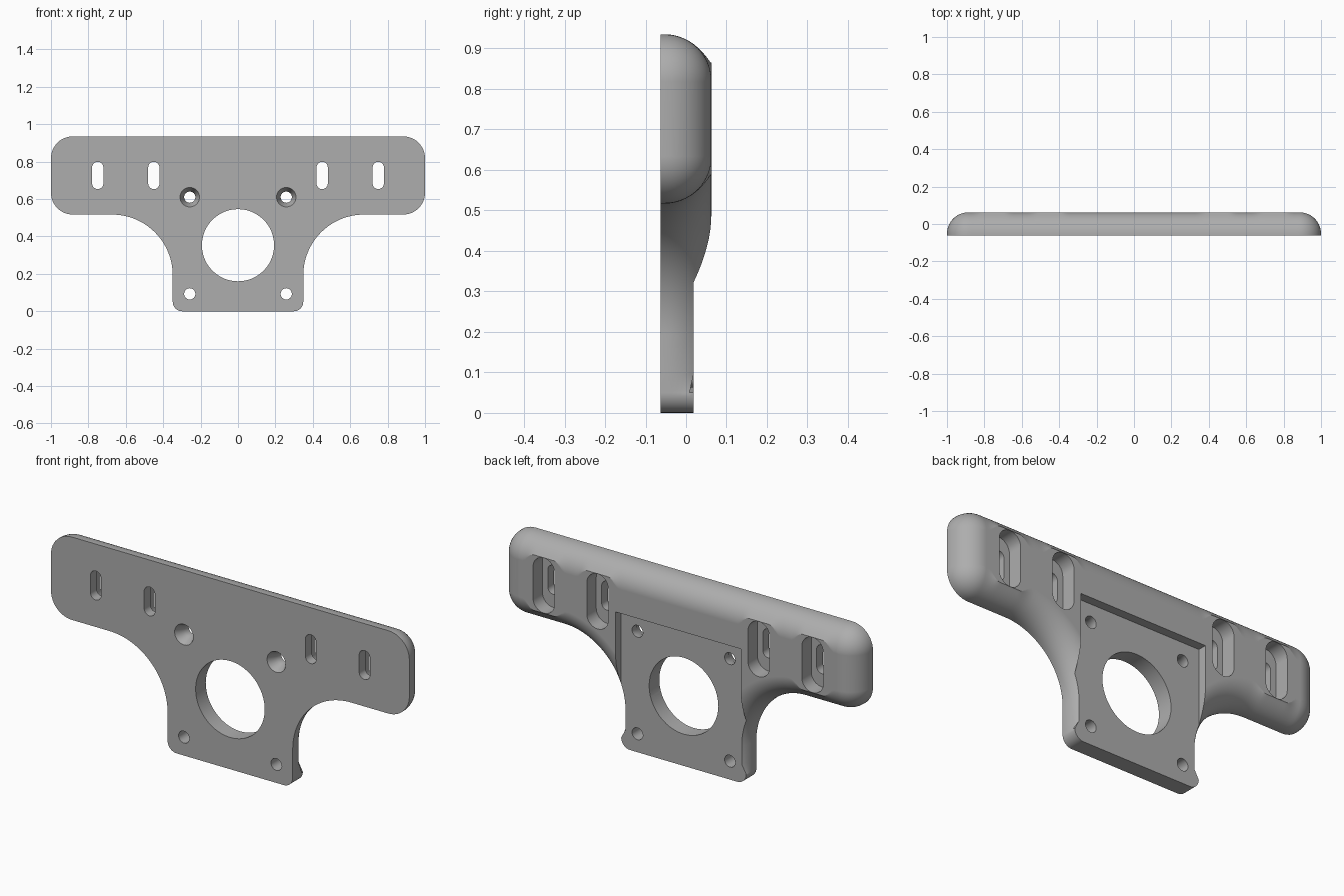
import bpy
import bmesh
from math import cos, sin, pi, radians

if "Cube" in bpy.data.objects:
    bpy.data.objects.remove(bpy.data.objects["Cube"])

FRONT, BACK = -0.0625, 0.0625    # plate faces
NECK, TOP, UNDER = 0.349, 0.935, 0.517
ROUND, CORNER, HOLLOW, FOOT = 0.115, 0.117, 0.325, 0.05
POCKET_Y, FLOOR_Y = 0.0185, -0.013
SLOTS, SLOT_Z = (0.45, 0.75), (TOP + UNDER) / 2

grey = bpy.data.materials.new("plain grey")
grey.use_nodes = True
grey.diffuse_color = (0.42, 0.42, 0.42, 1)
grey.node_tree.nodes["Principled BSDF"].inputs["Base Color"].default_value = grey.diffuse_color


def loft(name, layers):
    """Solid through matching x-z outlines placed at several depths."""
    bm = bmesh.new()
    rings = [[bm.verts.new((x, y, z)) for x, z in pts] for y, pts in layers]
    for a, b in zip(rings, rings[1:]):
        for i in range(len(a)):
            j = (i + 1) % len(a)
            bm.faces.new((a[i], a[j], b[j], b[i]))
    bm.faces.new(rings[0])
    bm.faces.new(rings[-1])
    bmesh.ops.recalc_face_normals(bm, faces=bm.faces)
    mesh = bpy.data.meshes.new(name)
    bm.to_mesh(mesh)
    bm.free()
    mesh.materials.append(grey)
    obj = bpy.data.objects.new(name, mesh)
    bpy.context.collection.objects.link(obj)
    return obj


def arc(cx, cz, r, start, end, n):
    return [(cx + r * cos(radians(start + (end - start) * i / n)),
             cz + r * sin(radians(start + (end - start) * i / n))) for i in range(n + 1)]


def circle(cx, cz, r):
    return arc(cx, cz, r, 0, 360, 48)[:-1]


def stadium(cx, cz, r, half):
    return arc(cx, cz + half, r, 0, 180, 16) + arc(cx, cz - half, r, 180, 360, 16)


def swell(x, d, centres):
    """Inset reduced beside the slots, leaving material around them."""
    near = min(abs(x - c) for c in centres)
    t = min(max((0.12 - near) / 0.06, 0), 1)
    return d * (1 - 0.4 * t * t * (3 - 2 * t) * (d / ROUND) ** 2)


def outline(d):
    """Plate outline inset by d, except round the foot."""
    half = arc(NECK - FOOT, FOOT, FOOT, -90, 0, 8)
    half += [(NECK - d, 0.095)]
    hx, hz = NECK + HOLLOW, UNDER - HOLLOW
    for i in range(33):
        a = pi - pi / 2 * i / 32
        r = HOLLOW + swell(hx + HOLLOW * cos(a), d, SLOTS[1:])
        half.append((hx + r * cos(a), hz + r * sin(a)))
    ex = 1 - CORNER
    for i in range(1, 16):
        x = hx + (ex - hx) * i / 16
        half.append((x, UNDER + swell(x, d, SLOTS)))
    half += arc(ex, UNDER + CORNER, CORNER - d, -90, 0, 12)
    half += arc(ex, TOP - CORNER, CORNER - d, 0, 90, 12)
    for i in range(1, 60):
        x = ex * (1 - i / 60)
        half.append((x, TOP - swell(x, d, SLOTS)))
    return half + [(-x, z) for x, z in reversed(half)]


# Plate with its back edge rounded over
layers = [(FRONT, outline(0))]
for i in range(15):
    a = pi / 2 * i / 14
    layers.append((BACK - ROUND + ROUND * sin(a), outline(ROUND * (1 - cos(a)))))
plate = loft("mounting_plate", layers)

# Motor pocket on the back and its centre opening
w = NECK + 0.0005
square = [(-w, -0.1), (w, -0.1), (w, 0.7), (-w, 0.7)]
cutters = [loft("pocket_cutter", [(POCKET_Y, square), (0.2, square)])]
bore = circle(0, 0.353, 0.193)
cutters.append(loft("bore_cutter", [(-0.2, bore), (0.2, bore)]))

for side in (-1, 1):
    # Screw holes, the upper ones countersunk from the front
    for z in (0.093, 0.61):
        hole = circle(side * 0.258, z, 0.03)
        cutters.append(loft("screw_cutter", [(-0.2, hole), (0.2, hole)]))
    sink = circle(side * 0.258, 0.61, 0.052)
    cutters.append(loft("countersink_cutter", [(-0.1, sink), (FRONT, sink), (-0.015, hole)]))
    # Slots with wider recesses behind
    for x in SLOTS:
        slot = stadium(side * x, SLOT_Z, 0.03, 0.043)
        recess = stadium(side * x, SLOT_Z, 0.06, 0.079)
        cutters.append(loft("slot_cutter", [(-0.2, slot), (0.2, slot)]))
        cutters.append(loft("recess_cutter", [(FLOOR_Y, recess), (0.2, recess)]))

bpy.ops.object.select_all(action='DESELECT')
bpy.context.view_layer.objects.active = plate
plate.select_set(True)
for cutter in cutters:
    cutter.hide_render = True
    cut = plate.modifiers.new("cut", 'BOOLEAN')
    cut.operation = 'DIFFERENCE'
    cut.solver = 'EXACT'
    cut.object = cutter
    bpy.ops.object.modifier_apply(modifier=cut.name)
    bpy.data.objects.remove(cutter)

bpy.ops.object.shade_smooth_by_angle(angle=radians(30))
weighted = plate.modifiers.new("weighted normals", 'WEIGHTED_NORMAL')
weighted.keep_sharp = True
